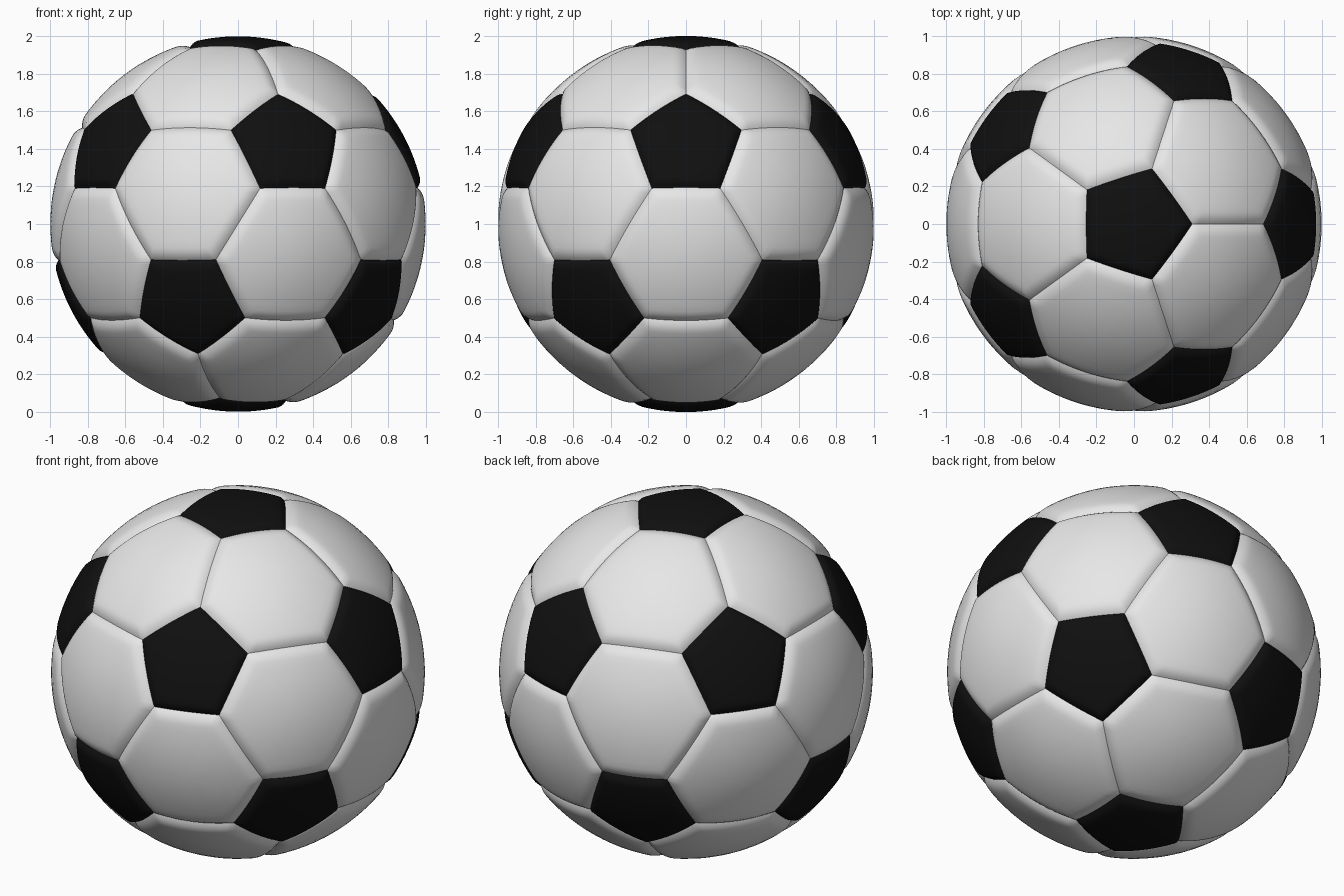
import bpy
import math
from itertools import combinations
from mathutils import Vector

if "Cube" in bpy.data.objects:
    bpy.data.objects.remove(bpy.data.objects["Cube"])

CUT = 0.31        # how far along each edge the corners are truncated
DEPTH = 0.024     # seam depth
GROOVE = 0.8      # fraction of the panel where rounding to the seam begins
SEGS = 14         # segments along each panel side
RINGS = [0.12, 0.25, 0.4, 0.55, 0.7, 0.8, 0.85, 0.89, 0.92, 0.95, 0.975, 1.0]
CENTRE = Vector((0, 0, 1))


def make_material(name, value):
    mat = bpy.data.materials.new(name)
    mat.use_nodes = True
    colour = (value, value, value, 1)
    mat.diffuse_color = colour
    bsdf = next(n for n in mat.node_tree.nodes if n.type == 'BSDF_PRINCIPLED')
    bsdf.inputs["Base Color"].default_value = colour
    return mat


def panel(name, corners, mat):
    """Curved panel: rings around its middle, rounded down into the seam."""
    middle = sum(corners, Vector()) / len(corners)
    # order corners counter-clockwise seen from outside
    axis = middle.normalized()
    side = (corners[0] - middle).normalized()
    up = axis.cross(side)
    corners = sorted(corners, key=lambda c: math.atan2((c - middle).dot(up),
                                                       (c - middle).dot(side)))
    outline = [c.lerp(corners[(i + 1) % len(corners)], s / SEGS)
               for i, c in enumerate(corners) for s in range(SEGS)]
    n = len(outline)

    verts = [CENTRE + axis]
    for u in RINGS:
        drop = DEPTH * (max(0, u - GROOVE) / (1 - GROOVE)) ** 2
        verts += [CENTRE + middle.lerp(p, u).normalized() * (1 - drop) for p in outline]

    faces = [(0, 1 + j, 1 + (j + 1) % n) for j in range(n)]
    for r in range(len(RINGS) - 1):
        a, b = 1 + r * n, 1 + (r + 1) * n
        faces += [(a + j, b + j, b + (j + 1) % n, a + (j + 1) % n) for j in range(n)]

    mesh = bpy.data.meshes.new(name)
    mesh.from_pydata(verts, [], faces)
    mesh.materials.append(mat)
    mesh.polygons.foreach_set("use_smooth", [True] * len(mesh.polygons))
    mesh.update()
    bpy.context.collection.objects.link(bpy.data.objects.new(name, mesh))


black = make_material("black panel", 0.005)
white = make_material("white panel", 0.8)

# icosahedron points: two poles and two staggered rings
height = 1 / math.sqrt(5)
points = [Vector((0, 0, 1)), Vector((0, 0, -1))]
for k in range(5):
    for z, turn in ((height, 0), (-height, 36)):
        a = math.radians(72 * k + turn)
        points.append(Vector((2 * height * math.cos(a), 2 * height * math.sin(a), z)))


def adjacent(p, q):
    return 0.1 < (p - q).length < 1.1


# black pentagons around each point
for i, p in enumerate(points):
    panel(f"pentagon_panel_{i + 1}", [p.lerp(q, CUT) for q in points if adjacent(p, q)], black)

# white hexagons on each triangle of points
triangles = [t for t in combinations(points, 3)
             if all(adjacent(p, q) for p, q in combinations(t, 2))]
for i, tri in enumerate(triangles):
    corners = [p.lerp(q, CUT) for p in tri for q in tri if p is not q]
    panel(f"hexagon_panel_{i + 1}", corners, white)
